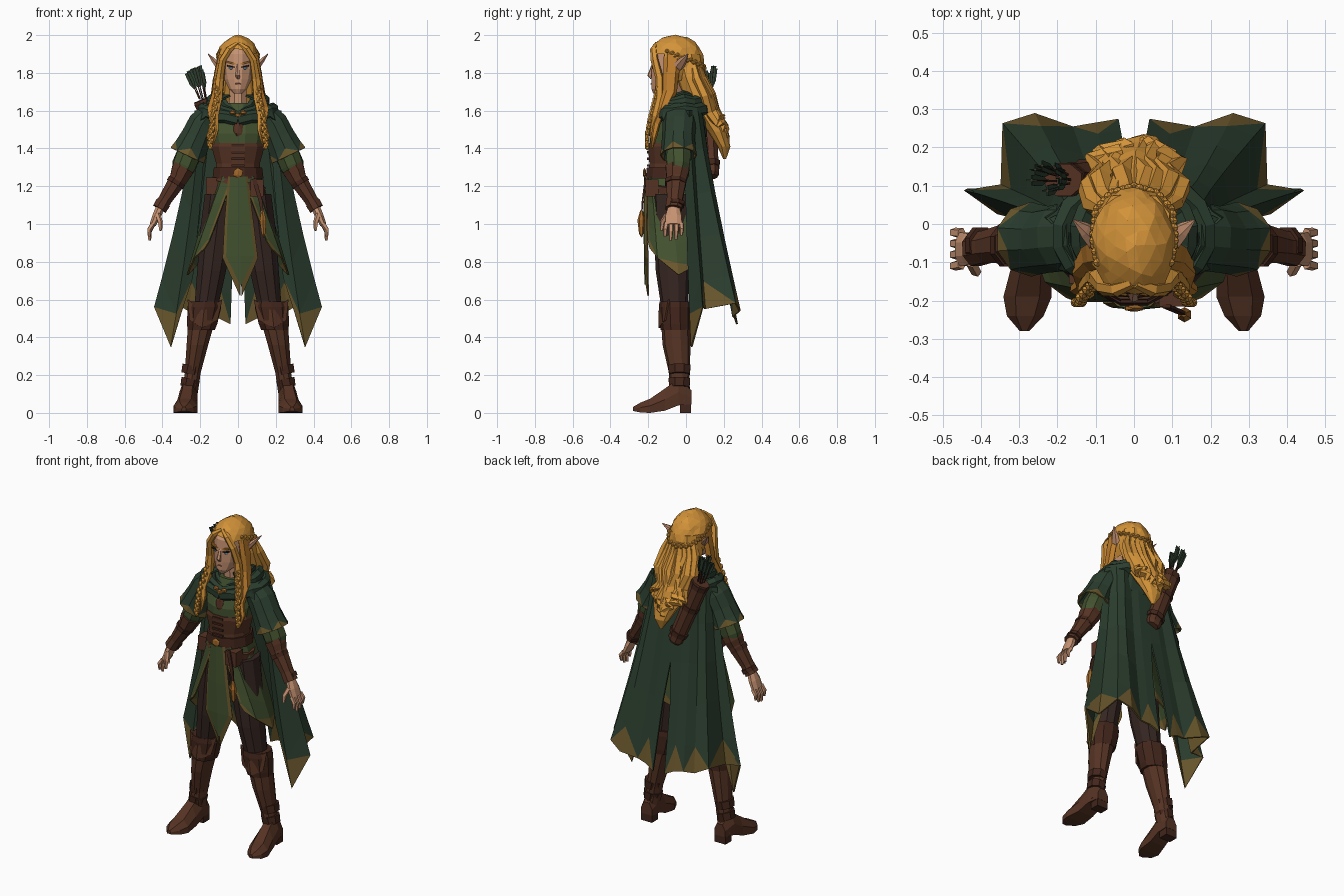
import bpy, bmesh, math, random
from mathutils import Vector, Matrix, Euler
random.seed(4)

def M(name, *rgb):
    m = bpy.data.materials.new(name)
    m.diffuse_color = [(c / 255) ** 2.2 for c in rgb] + [1]
    return m

CLOAK, GREEN, TRIM = M("cloak", 47, 64, 50), M("tunic", 68, 82, 50), M("trim", 106, 88, 48)
LEATHER, DARK, STRAP = M("leather", 86, 54, 40), M("trousers", 56, 42, 38), M("strap", 68, 42, 33)
SKIN, HAIR, HAIR2 = M("skin", 198, 146, 114), M("hair", 210, 146, 60), M("hair_shade", 188, 124, 48)
GOLD, EYE, LIP, BLUE = M("gold", 160, 104, 46), M("lash", 40, 28, 26), M("lip", 160, 92, 78), M("iris", 110, 150, 170)

def finish(name, bm, mats, mirror=False, thick=0):
    bmesh.ops.recalc_face_normals(bm, faces=bm.faces)
    me = bpy.data.meshes.new(name)
    bm.to_mesh(me)
    bm.free()
    ob = bpy.data.objects.new(name, me)
    bpy.context.collection.objects.link(ob)
    for m in mats:
        me.materials.append(m)
    if thick:
        s = ob.modifiers.new("thickness", 'SOLIDIFY')
        s.thickness, s.offset = thick, 0
    if mirror:
        ob.modifiers.new("mirror", 'MIRROR')
    return ob

def skin(name, rows, mats, closed=True, caps=True, mirror=False, thick=0, fmat=None, zig=False):
    """Surface through rows of points; zig splits the last row into a jagged trim."""
    bm = bmesh.new()
    vs = [[bm.verts.new(p) for p in r] for r in rows]
    n = len(rows[0])
    for i in range(len(rows) - 1):
        for j in range(n if closed else n - 1):
            k = (j + 1) % n
            a, b, c, d = vs[i][j], vs[i][k], vs[i + 1][k], vs[i + 1][j]
            if zig and i == len(rows) - 2:
                t = [(a, b, c), (a, c, d)] if j % 2 else [(a, b, d), (b, c, d)]
                bm.faces.new(t[0])
                bm.faces.new(t[1]).material_index = 1
            else:
                f = bm.faces.new((a, b, c, d))
                f.material_index = fmat(i, j) if fmat else 0
    if closed and caps:
        bm.faces.new(vs[0][::-1])
        bm.faces.new(vs[-1])
    return finish(name, bm, mats, mirror, thick)

def tube(name, pts, mat, n=8, horiz=False, ref=(0, 1, 0), jit=0, **kw):
    """Loft of elliptical rings; pts are (x, y, z, ra[, rb])."""
    rows = []
    for i, p in enumerate(pts):
        d = (Vector(pts[min(i + 1, len(pts) - 1)][:3]) - Vector(pts[max(i - 1, 0)][:3])).normalized()
        u = Vector((1, 0, 0)) if horiz else d.cross(Vector(ref)).normalized()
        v = Vector((0, 1, 0)) if horiz else u.cross(d)
        ra, rb = p[3], p[-1]
        row = []
        for k in range(n):
            a = 2 * math.pi * (k + .5) / n
            q = 1 + random.uniform(-jit, jit)
            row.append(Vector(p[:3]) + q * (u * ra * math.cos(a) + v * rb * math.sin(a)))
        rows.append(row)
    return skin(name, rows, [mat, TRIM], **kw)

def lumps(name, locs, size, mat, mirror=False, cube=False, rot=(0, 0, 0)):
    bm = bmesh.new()
    for l in locs:
        m = Matrix.Translation(l) @ Euler(rot).to_matrix().to_4x4() @ Matrix.Diagonal((*size, 1))
        if cube:
            bmesh.ops.create_cube(bm, size=2, matrix=m)
        else:
            bmesh.ops.create_icosphere(bm, subdivisions=1, radius=1, matrix=m)
    return finish(name, bm, [mat], mirror)

def braid(name, path, count, size, off, mirror=False):
    P, out = [Vector(p) for p in path], []
    for i in range(count):
        t = i / (count - 1) * (len(P) - 1.001)
        out.append(P[int(t)].lerp(P[int(t) + 1], t % 1) + Vector(off) * (-1) ** i)
    lumps(name, out, size, HAIR, mirror)

# boots and legs
tube("thigh", [(.09, -.07, 1.16, .09, .11), (.115, -.07, .95, .092, .1), (.14, -.07, .75, .08, .09),
               (.17, -.06, .55, .065, .07)], DARK, 10, True, mirror=True)
tube("boot_shaft", [(.262, -.02, .06, .044, .046), (.248, -.035, .15, .044, .054), (.24, -.035, .21, .044, .055),
                    (.215, -.05, .36, .06, .074), (.19, -.055, .5, .076, .078)], LEATHER, 10, True, mirror=True)
tube("boot_cuff", [(.195, -.055, .44, .076, .08), (.19, -.056, .47, .084, .083), (.178, -.058, .56, .094, .086),
                   (.175, -.058, .59, .088, .082)], STRAP, 10, True, mirror=True)
skin("boot_knee_flap", [[(.085, -.09, .6), (.18, -.142, .54), (.265, -.09, .6)],
                        [(.11, -.11, .49), (.19, -.14, .45), (.255, -.11, .49)]], [LEATHER], False, mirror=True, thick=.01)
for z, x, r in ((.225, .243, .052), (.155, .25, .05)):
    tube("ankle_strap", [(x + .01, -.035, z - .02, r, r + .008), (x, -.035, z + .025, r + .004, r + .012)], STRAP, 8, mirror=True)
foot = [(.255, .028, .038, .045, .12), (.262, -.04, .048, .04, .18), (.268, -.11, .052, .012, .13),
        (.278, -.19, .063, 0, .075), (.284, -.24, .048, .002, .055), (.286, -.28, .012, .01, .032)]
skin("boot_foot", [[(x - w, y, b), (x + w, y, b), (x + w, y, b + (h - b) * .5), (x + w * .5, y, h), (x - w * .5, y, h),
                    (x - w, y, b + (h - b) * .5)] for x, y, w, b, h in foot], [LEATHER], mirror=True)
lumps("boot_heel", [(.257, -.003, .025)], (.038, .03, .025), STRAP, True, True)

# torso, corset and belts
tube("torso", [(0, -.07, 1.12, .15, .13), (0, -.075, 1.3, .115, .11), (0, -.08, 1.42, .14, .115), (0, -.075, 1.48, .15, .12),
               (0, -.06, 1.56, .16, .1), (0, -.05, 1.64, .09, .08)], GREEN, 12, True)
tube("corset", [(0, -.08, 1.26, .125, .123), (0, -.08, 1.32, .12, .118), (0, -.08, 1.41, .145, .125),
                (0, -.08, 1.43, .138, .12)], LEATHER, 12, True)
tube("belt", [(0, -.08, 1.24, .14, .138), (0, -.08, 1.3, .132, .132)], STRAP, 12, True)
tube("sash_belt", [(0, -.08, 1.195, .15, .14), (.012, -.08, 1.235, .145, .138)], LEATHER, 12)
lumps("corset_lace", [(0, -.2, 1.31 + .035 * i) for i in range(4)], (.035, .006, .006), STRAP, cube=True)
lumps("chest_panel", [(0, -.182, 1.5)], (.03, .014, .05), LEATHER, rot=(-.1, 0, 0))
lumps("belt_buckle", [(0, -.22, 1.27)], (.03, .01, .028), GOLD)
lumps("belt_pouch", [(.1, -.18, 1.19), (-.135, -.12, 1.2)], (.035, .035, .045), LEATHER, cube=True)
tube("belt_tail", [(.085, -.215, 1.24, .016, .006), (.12, -.23, 1.12, .014, .006), (.13, -.235, 1.05, .01, .005)], STRAP, 4)
tube("tassel", [(.13, -.235, 1.07, .008), (.132, -.237, 1.02, .02), (.135, -.237, .95, .012), (.135, -.235, .93, .003)], GOLD, 6)

# tunic skirt and front panel
top = [(.025, -.2), (.035, -.2), (.08, -.185), (.12, -.1), (.11, 0), (.05, .04), (0, .05)]
hem = [(.15, -.2, .91), (.175, -.19, .87), (.23, -.15, .82), (.268, -.04, .73), (.22, .05, .78), (.1, .08, .82), (0, .085, .8)]
skin("tunic_skirt", [[(a + (x - a) * t, b + (y - b) * t ** .8, 1.25 + (z - 1.25) * t) for (a, b), (x, y, z) in zip(top, hem)]
                     for t in (0, .35, .7, .88, 1)], [GREEN, TRIM], False, mirror=True, thick=.008,
     fmat=lambda i, j: int(j == 0), zig=True)
panel = [(1.25, 0, .05, 1.25, -.212), (1.02, .005, .074, 1.02, -.215), (.82, .012, .092, .83, -.213), (.62, .015, .004, .68, -.21)]
skin("front_panel", [[(c - w, y + .01, z), (c - w * .8, y, zi), (c, y - .006, zi), (c + w * .8, y, zi), (c + w, y + .01, z)]
                     for z, c, w, zi, y in panel], [GREEN, TRIM], False, thick=.008, fmat=lambda i, j: int(j in (0, 3)))

# arms and hands
tube("sleeve", [(.13, -.03, 1.6, .06, .08), (.19, -.035, 1.53, .075, .085), (.222, -.04, 1.46, .08, .083), (.25, -.04, 1.4, .09, .088),
                (.268, -.04, 1.362, .1, .094)], CLOAK, 10, mirror=True, caps=False, thick=.008, zig=True)
tube("under_sleeve", [(.22, -.04, 1.45, .06), (.265, -.04, 1.36, .066), (.285, -.04, 1.31, .066), (.31, -.045, 1.25, .05)],
     GREEN, 8, mirror=True, jit=.08)
tube("bracer", [(.285, -.045, 1.3, .062, .068), (.3, -.045, 1.275, .06, .066), (.315, -.05, 1.24, .052, .058),
                (.385, -.06, 1.13, .038, .045), (.415, -.065, 1.08, .042, .048)], LEATHER, 8, mirror=True)
for x, z, r in ((.322, 1.23, .053), (.395, 1.115, .043)):
    tube("bracer_strap", [(x, -.055, z, r, r + .007), (x + .012, -.056, z - .02, r, r + .007)], STRAP, 8, mirror=True)
tube("palm", [(.41, -.065, 1.09, .025, .032), (.432, -.066, 1.04, .024, .046), (.452, -.066, .995, .018, .048)], SKIN, 8, mirror=True)
for i, l in enumerate((.06, .08, .075, .055)):
    y = -.105 + i * .027
    tube("finger", [(.45, y, 1.0, .014), (.47, y * 1.08 + .004, 1 - l * .5, .013), (.468, y * 1.05, 1 - l * 1.1, .008)], SKIN, 5, mirror=True)
tube("thumb", [(.425, -.1, 1.05, .015), (.412, -.125, 1.01, .014), (.41, -.13, .965, .008)], SKIN, 5, mirror=True)

# cloak: back panels with slit and side points
ctop = [(0, .085), (.05, .085), (.09, .075), (.14, .08), (.18, .06), (.2, .03), (.225, .015), (.2, -.01), (.17, .01)]
cbot = [(.04, .27, .47), (.1, .26, .5), (.16, .25, .51), (.26, .285, .54), (.34, .26, .58), (.345, .1, .55),
        (.44, .09, .56), (.355, .03, .35), (.24, .04, .72)]
rows = []
for t in (0, .2, .42, .64, .86, 1):
    rows.append([(0 if j == 0 and t < .5 else a + (x - a) * t ** (1.35 if j > 3 else 1), b + (y - b) * t ** 1.2, 1.6 + (z - 1.6) * t)
                 for j, ((a, b), (x, y, z)) in enumerate(zip(ctop, cbot))])
skin("cloak", rows, [CLOAK, TRIM], False, mirror=True, thick=.01, zig=True)

# cloak mantle and bunched hood
ang = [math.radians(a) for a in (28, 50, 75, 100, 130, 155, 180)]
skin("mantle", [[(rx * math.sin(a), -.03 - ry * math.cos(a), z + .8 * (1.68 - z) * max(0, math.cos(a)) ** 1.5) for a in ang]
                for z, rx, ry in ((1.68, .09, .09), (1.62, .17, .13), (1.54, .225, .14), (1.46, .25, .135))],
     [CLOAK], False, mirror=True, thick=.01)
for rx, ry, z, r, dip in ((.1, .1, 1.675, .024, .09), (.145, .125, 1.645, .032, .08), (.19, .145, 1.6, .034, .05)):
    pts = []
    for k in range(10):
        a = math.pi * k / 9
        pts.append((rx * math.sin(a), -.03 - ry * math.cos(a), z - dip * max(0, math.cos(a)) ** 2 + .01 * (k % 2),
                    r * (.55 + .45 * math.sin(a / 2)), r))
    tube("hood_fold", pts, CLOAK, 6, ref=(0, 0, 1), mirror=True, jit=.08)
lumps("brooch", [(0, -.182, 1.575), (.028, -.178, 1.59), (-.028, -.178, 1.59)], (.02, .012, .014), GOLD)

# head and face
tube("neck", [(0, -.055, 1.56, .055), (0, -.07, 1.76, .045)], SKIN, 8, True)
tube("head", [(0, -.15, 1.69, .022, .024), (0, -.125, 1.715, .05, .06), (0, -.1, 1.765, .076, .086), (0, -.08, 1.82, .088, .105),
              (0, -.07, 1.9, .088, .108), (0, -.06, 1.965, .055, .07)], SKIN, 12, True)
tube("nose", [(0, -.174, 1.845, .008, .008), (0, -.193, 1.785, .014, .012), (0, -.182, 1.772, .01, .008)], SKIN, 5)
lumps("eye", [(.036, -.172, 1.825)], (.017, .007, .008), BLUE, True)
lumps("eyelid", [(.037, -.173, 1.834)], (.021, .008, .003), EYE, True, True, (0, -.2, 0))
lumps("brow", [(.037, -.174, 1.853)], (.024, .006, .004), HAIR2, True, True, (0, -.25, 0))
lumps("mouth", [(0, -.18, 1.742)], (.021, .009, .006), LIP)
tube("ear", [(.08, -.055, 1.805, .012, .016), (.103, -.04, 1.835, .018, .032), (.13, -.015, 1.868, .012, .022),
             (.158, .01, 1.9, .002, .003)], SKIN, 6, mirror=True)

# hair cap with open face, side locks, braids and back hair
bm = bmesh.new()
bmesh.ops.create_icosphere(bm, subdivisions=3, radius=1, matrix=Matrix.Translation((0, -.055, 1.86)) @ Matrix.Diagonal((.112, .148, .14, 1)))
def face_gap(c):
    return c.z < 1.765 or (c.y < -.1 and c.z < 1.945 - abs(c.x) * .6)
bmesh.ops.delete(bm, geom=[f for f in bm.faces if face_gap(f.calc_center_median())], context='FACES')
for v in bm.verts:
    v.co += Vector([random.uniform(-.005, .005) for _ in range(3)])
finish("hair_cap", bm, [HAIR])
tube("curtain_lock", [(.004, -.155, 1.955, .012), (.045, -.172, 1.925, .02), (.08, -.165, 1.87, .02), (.095, -.14, 1.77, .024),
                      (.105, -.14, 1.67, .026), (.125, -.165, 1.57, .022), (.115, -.18, 1.5, .016), (.13, -.18, 1.42, .004)],
     HAIR, 6, mirror=True, jit=.15)
tube("side_lock", [(.085, -.07, 1.9, .02, .05), (.105, -.08, 1.8, .022, .045), (.115, -.085, 1.7, .024, .04), (.14, -.12, 1.61, .024),
                   (.13, -.155, 1.53, .02), (.155, -.17, 1.46, .014), (.145, -.18, 1.4, .004)], HAIR2, 6, mirror=True, jit=.15)
braid("front_braid", [(.1, -.14, 1.76), (.112, -.165, 1.66), (.135, -.19, 1.56), (.14, -.205, 1.48), (.15, -.205, 1.41)],
      20, (.014, .014, .02), (.005, 0, 0), True)
braid("crown_braid", [(.095, -.1, 1.91), (.106, -.04, 1.89), (.1, .035, 1.862), (.06, .08, 1.84), (0, .098, 1.83)],
      18, (.013, .013, .012), (0, 0, .005), True)
tube("back_hair", [(0, .0, 1.9, .095, .085), (0, .025, 1.78, .112, .085), (0, .065, 1.67, .118, .08), (.005, .115, 1.58, .108, .075),
                   (.015, .165, 1.49, .08, .055), (.025, .2, 1.41, .055, .035), (.03, .205, 1.345, .008)], HAIR, 10, True, jit=.1)
for i in range(8):
    x = -.105 + i * .03
    w = random.choice((-1, 1)) * .014
    b = .045 * (1 - (x / .13) ** 2)
    e = 1.36 + abs(x) * 1.2 + random.uniform(0, .05)
    tube("back_lock", [(x * .7, .02 + b, 1.87, .014), (x, .04 + b, 1.77, .028), (x + w, .085 + b, 1.68, .028),
                       (x - w, .11 + b, 1.59, .032), (x * .9 + w, .15 + b, (1.58 + e) / 2, .03),
                       (x * .7 + .02 - w, .165 + b, e + .06, .026), (x * .5 + .03 + w, .155 + b, e, .003)],
         HAIR, 6, jit=.2)

# quiver and arrows
A, B = Vector((-.02, .14, 1.25)), Vector((-.185, .115, 1.66))
q = lambda t, r: (*A.lerp(B, t), r, r * .8)
tube("quiver", [q(0, .035), q(.04, .048), q(.5, .052), q(1, .056)], LEATHER, 8)
for t in (.12, .55, .9):
    tube("quiver_band", [q(t, .056), q(t + .07, .059)], STRAP, 8)
for i in range(7):
    o = Vector((.032 * math.cos(i * 2.4), .028 * math.sin(i * 2.4), 0))
    s, e = B + o * .6, Vector((-.23, .12, 1.8 + .012 * (i % 4))) + o * 1.2
    d = e - s
    tube("arrow_shaft", [(*s, .004), (*e, .004)], STRAP, 4)
    for side in (Vector((.014, 0, .006)), Vector((0, .014, 0))):
        skin("arrow_fletching", [[s + d * .4 - side * .3, s + d * .4 + side * .3], [s + d * .6 - side, s + d * .6 + side],
                                 [e - side, e + side]], [CLOAK], False, thick=.003)
